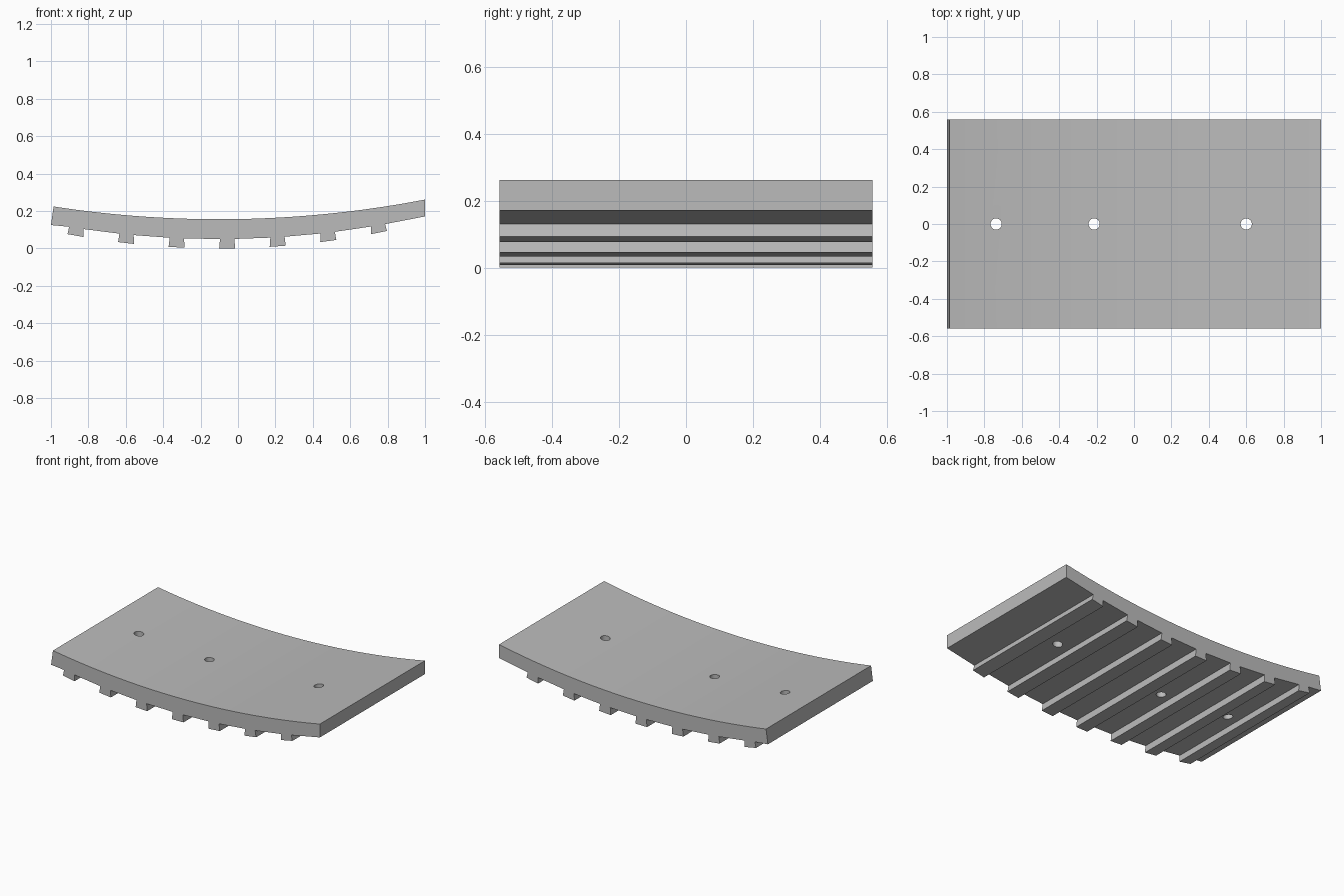
import bpy, bmesh, math

cube = bpy.data.objects.get("Cube")
if cube:
    bpy.data.objects.remove(cube, do_unlink=True)

HALF_DEPTH = 0.558
LOW_X = -0.1          # x of the lowest point of the curve


def bowl(x, base, radius):
    """Height of a circular arc that dips to base at LOW_X."""
    return base + radius - math.sqrt(radius ** 2 - (x - LOW_X) ** 2)


def top(x):
    return bowl(x, 0.156, 5.8)


def root(x):
    return bowl(x, 0.05, 4.95)


def tip(x):
    return bowl(x, 0.0, 4.35)


# Grey material
grey = bpy.data.materials.new("plain grey")
grey.use_nodes = True
colour = (0.5, 0.5, 0.5, 1)
grey.diffuse_color = colour
grey.node_tree.nodes["Principled BSDF"].inputs["Base Color"].default_value = colour

# Side profile: toothed underside from left to right, then the smooth top back
profile = [(-1, 0.125)]
for i in range(7):
    c = -0.865 + 0.269 * i
    lean = 0.04 * (c - LOW_X) / 4.5
    left, right = c - 0.038, c + 0.038
    tip_left, tip_right = c - 0.043 + lean / 2, c + 0.043 + lean / 2
    profile += [(left, root(left)), (tip_left, max(0, tip(tip_left))),
                (tip_right, max(0, tip(tip_right))), (right, root(right))]
profile.append((1, 0.171))
STEPS = 36
for i in range(STEPS + 1):
    x = 1 - 1.986 * i / STEPS
    profile.append((x, top(x)))

# Curved plate with ribs, extruded front to back
bm = bmesh.new()
face = bm.faces.new([bm.verts.new((x, -HALF_DEPTH, z)) for x, z in profile])
extruded = bmesh.ops.extrude_face_region(bm, geom=[face], use_keep_orig=True)
verts = [g for g in extruded["geom"] if isinstance(g, bmesh.types.BMVert)]
bmesh.ops.translate(bm, verts=verts, vec=(0, 2 * HALF_DEPTH, 0))
bmesh.ops.recalc_face_normals(bm, faces=bm.faces)
low = min(v.co.z for v in bm.verts)
bmesh.ops.translate(bm, verts=bm.verts, vec=(0, 0, -low))
mesh = bpy.data.meshes.new("ribbed_plate")
bm.to_mesh(mesh)
bm.free()
plate = bpy.data.objects.new("ribbed_plate", mesh)
bpy.context.collection.objects.link(plate)
mesh.materials.append(grey)

# Three round holes through the plate
for x in (-0.737, -0.213, 0.6):
    bpy.ops.mesh.primitive_cylinder_add(vertices=32, radius=0.03, depth=1,
                                        location=(x, 0, 0.15))
    cutter = bpy.context.object
    cutter.name = "hole_cutter"
    cutter.hide_render = True
    cutter.data.materials.append(grey)
    cut = plate.modifiers.new("hole", 'BOOLEAN')
    cut.operation = 'DIFFERENCE'
    cut.solver = 'EXACT'
    cut.object = cutter
    bpy.context.view_layer.objects.active = plate
    bpy.ops.object.modifier_apply(modifier=cut.name)
    bpy.data.objects.remove(cutter, do_unlink=True)

# Smooth top with crisp edges
bpy.ops.object.select_all(action='DESELECT')
plate.select_set(True)
bpy.context.view_layer.objects.active = plate
bpy.ops.object.shade_smooth_by_angle(angle=math.radians(20))
